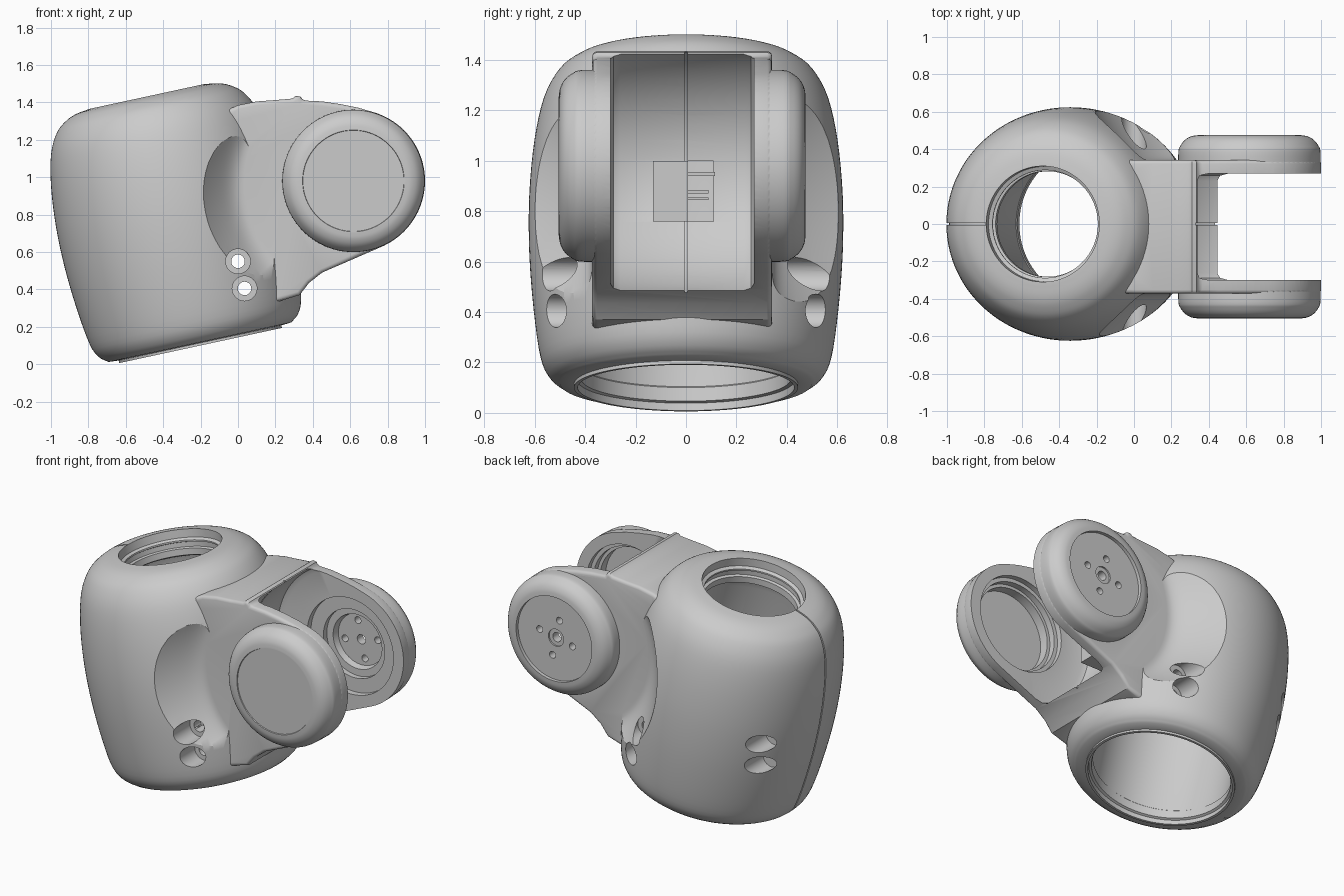
import bpy, bmesh, math
from mathutils import Matrix, Vector

if "Cube" in bpy.data.objects:
    bpy.data.objects.remove(bpy.data.objects["Cube"])

def finish(bm, name, M):
    bmesh.ops.remove_doubles(bm, verts=bm.verts, dist=1e-5)
    bmesh.ops.recalc_face_normals(bm, faces=bm.faces)
    bm.transform(M)
    me = bpy.data.meshes.new(name)
    bm.to_mesh(me)
    bm.free()
    ob = bpy.data.objects.new(name, me)
    bpy.context.collection.objects.link(ob)
    return ob

def lathe(name, prof, M, seg=96):
    """Revolve (radius, height) points around local z."""
    bm = bmesh.new()
    vs = [bm.verts.new((r, 0, h)) for r, h in prof]
    es = [bm.edges.new(p) for p in zip(vs, vs[1:])]
    bmesh.ops.spin(bm, geom=vs + es, cent=(0, 0, 0), axis=(0, 0, 1),
                   angle=math.tau, steps=seg, use_duplicate=False)
    return finish(bm, name, M)

def prism(name, pts, y0, y1, M=Matrix()):
    """Extrude an (x, z) outline from y0 to y1."""
    bm = bmesh.new()
    f = bm.faces.new([bm.verts.new((x, y0, z)) for x, z in pts])
    ext = bmesh.ops.extrude_face_region(bm, geom=[f])["geom"]
    bmesh.ops.translate(bm, vec=(0, y1 - y0, 0),
                        verts=[v for v in ext if isinstance(v, bmesh.types.BMVert)])
    return finish(bm, name, M)

def box(name, x0, x1, y0, y1, z0, z1):
    return prism(name, [(x0, z0), (x1, z0), (x1, z1), (x0, z1)], y0, y1)

def smooth(pts, n=4):
    """Catmull-Rom resampling of 2D points."""
    P = [Vector(p) for p in pts]
    P = [2 * P[0] - P[1]] + P + [2 * P[-1] - P[-2]]
    out = []
    for a, b, c, d in zip(P, P[1:], P[2:], P[3:]):
        for k in range(n):
            t = k / n
            out.append(tuple(0.5 * (2*b + (c - a)*t + (2*a - 5*b + 4*c - d)*t*t
                                    + (3*b - a - 3*c + d)*t**3)))
    return out + [tuple(P[-2])]

def apply(ob, mod):
    with bpy.context.temp_override(object=ob, active_object=ob, selected_objects=[ob]):
        bpy.ops.object.modifier_apply(modifier=mod.name)

def boolean(ob, other, op='DIFFERENCE'):
    m = ob.modifiers.new("bool", 'BOOLEAN')
    m.operation, m.solver, m.object = op, 'EXACT', other
    apply(ob, m)
    bpy.data.objects.remove(other)

def shade(ob):
    bpy.ops.object.select_all(action='DESELECT')
    ob.select_set(True)
    bpy.context.view_layer.objects.active = ob
    bpy.ops.object.shade_smooth_by_angle(angle=math.radians(32))

def y_axis(x, y, z, side=1):
    return Matrix.Translation((x, y, z)) @ Matrix.Rotation(-side * math.pi / 2, 4, 'X')

def plug(r, h0, h1):
    return [(0, h0), (r, h0), (r, h1), (0, h1)]

# Tilted barrel body, solid at first
AX = Matrix.Translation((-0.2, 0, 0.1)) @ Matrix.Rotation(math.radians(-12.2), 4, 'Y')
outer = smooth([(.50, .018), (.545, .055), (.578, .13), (.605, .32), (.622, .55), (.622, .78),
                (.602, 1.0), (.565, 1.17), (.51, 1.275), (.45, 1.325), (.39, 1.35), (.312, 1.362)])
body = lathe("joint_housing", [(0, 0), (.445, 0), (.445, .014)] + outer + [(0, 1.362)], AX, 128)

# Flared clearance cuts beside the neck
CX, CY, CZ = .617, -.015, .98
flare = smooth([(.57, .355), (.62, .365), (.67, .40), (.73, .47), (.80, .57), (.88, .70)])
for s in (1, -1):
    boolean(body, lathe("cut", [(0, .355)] + flare + [(0, .70)], y_axis(CX, CY, CZ, s)))

# Neck and fork plates
arc = [(CX + .383 * math.cos(math.radians(a)), CZ + .383 * math.sin(math.radians(a)))
       for a in range(75, -66, -5)]
outline = [(-.3, .45), (-.3, 1.25), (0, 1.385), (.1, 1.405), (.2, 1.412), (.29, 1.42), (.31, 1.435),
           (.335, 1.43), (.345, 1.41), (.45, 1.405), (.55, 1.39), (.64, 1.372)] + arc + [
           (.6, .555), (.45, .49), (.38, .435), (.33, .37), (.2, .33)]
neck = prism("neck", outline, CY - .357, CY + .357)
bev = neck.modifiers.new("bevel", 'BEVEL')
bev.width, bev.segments, bev.angle_limit = .02, 3, math.radians(60)
apply(neck, bev)
boolean(body, neck, 'UNION')

# Rounded end caps on both fork arms
cap = smooth([(.379, .29), (.38, .40), (.368, .435), (.343, .466), (.31, .484), (.275, .49)])
for s in (1, -1):
    boolean(body, lathe("cap", [(0, .29)] + cap + [(0, .49)], y_axis(CX, CY, CZ, s)), 'UNION')

# Pocket between the arms, with rounded corners
pocket = [(0, -.285), (.48, -.285), (.51, -.273), (.523, -.245),
          (.523, .245), (.51, .273), (.48, .285), (0, .285)]
boolean(body, lathe("cut", pocket, y_axis(CX, CY, CZ), 128))
boolean(body, lathe("cut", plug(.535, -.005, .005), y_axis(CX, 0, CZ)))

# Hollow interior, bottom opening and stepped top collar
cavity = [(0, -.1), (.43, -.1), (.43, .03), (.415, .035), (.415, .09), (.42, .095), (.415, 1.1),
          (.39, 1.17), (.30, 1.20), (.282, 1.21), (.282, 1.25), (.30, 1.255), (.30, 1.285),
          (.288, 1.29), (.288, 1.30), (.308, 1.31), (.312, 1.45), (0, 1.45)]
boolean(body, lathe("cut", cavity, AX))

# Bearing seat inside the front arm; ring groove on its outside
boolean(body, lathe("cut", [(0, .2), (.31, .2), (.31, .32), (.285, .32), (.285, .36), (.265, .36),
                            (.265, .42), (0, .42)], y_axis(CX, CY, CZ, -1)))
boolean(body, lathe("cut", [(0, .484), (.27, .484), (.275, .50), (0, .50)], y_axis(CX, CY, CZ, -1)))

# Motor seat in the rear arm: inner steps, outer dish, bolt holes
boolean(body, lathe("cut", [(0, .2), (.31, .2), (.31, .325), (.22, .325), (.22, .36), (.175, .36),
                            (.165, .40), (0, .40)], y_axis(CX, CY, CZ)))
boolean(body, lathe("cut", plug(.272, .468, .55), y_axis(CX, CY, CZ)))
boolean(body, lathe("cut", plug(.055, .458, .55), y_axis(CX, CY, CZ), 32))
boolean(body, lathe("cut", plug(.03, .3, .6), y_axis(CX, CY, CZ), 32))
for k in range(4):
    a = math.radians(12 + 90 * k)
    boolean(body, lathe("cut", plug(.022, .3, .6),
                        y_axis(CX + .12 * math.cos(a), CY, CZ + .12 * math.sin(a)), 24))

# Screw holes with counterbores: through pair beside the neck, blind pair at the rear
for x, z in ((0, .55), (.035, .405)):
    boolean(body, lathe("cut", plug(.036, -.8, .8), y_axis(x, 0, z), 32))
    for s in (1, -1):
        boolean(body, lathe("cut", plug(.066, .40, .8), y_axis(x, 0, z, s), 40))
for x, z in ((-.81, .65), (-.79, .50)):
    boolean(body, lathe("cut", plug(.06, .25, .8), y_axis(x, 0, z), 40))

# Cable opening in the pocket wall
boolean(body, box("cut", -.1, .3, 0.005, .11, .76, 1.0))
boolean(body, box("cut", .075, .3, -.13, .008, .76, 1.0))

# Split seam along the back of the barrel
def scaled(k):
    return [(-(r - .2) * k - .2, (t - .7) * k + .7) for r, t in outer]
boolean(body, prism("cut", scaled(1.05) + scaled(.97)[::-1], -.005, .005, AX))
shade(body)

# Small cable clips inside the opening
for i, (y1, z0, z1) in enumerate(((.115, .94, .955), (.09, .87, .885), (.09, .845, .855))):
    box(f"cable_clip_{i}", 0.0, .11, 0.0, y1, z0, z1)
